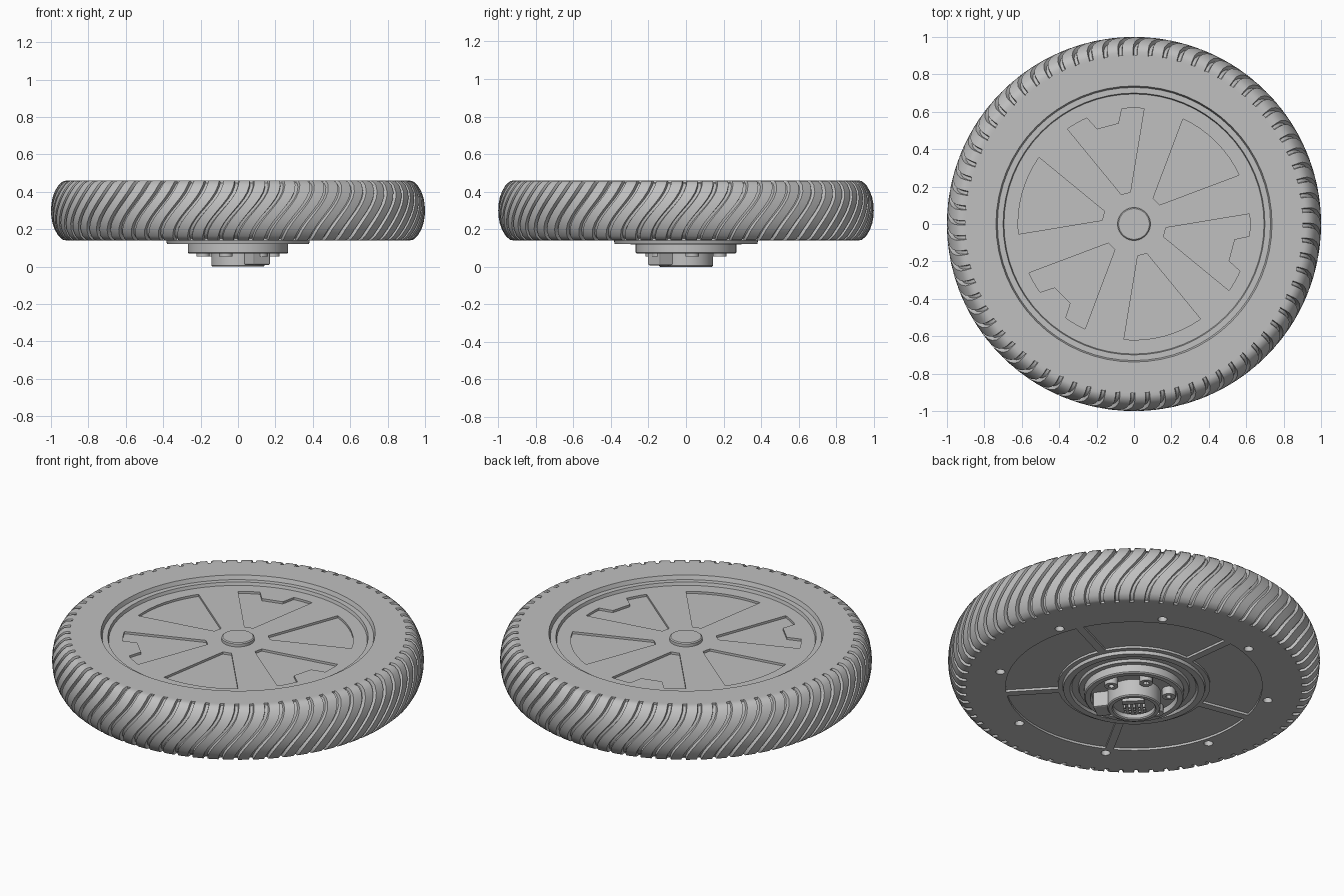
import bpy, bmesh
from math import sin, cos, pi, radians, asin

if "Cube" in bpy.data.objects:
    bpy.data.objects.remove(bpy.data.objects["Cube"])

grey = bpy.data.materials.new("plain_grey")
grey.use_nodes = True
grey.diffuse_color = (0.53, 0.53, 0.53, 1)
grey.node_tree.nodes["Principled BSDF"].inputs["Base Color"].default_value = grey.diffuse_color


def finish(name, bm):
    bmesh.ops.recalc_face_normals(bm, faces=bm.faces)
    mesh = bpy.data.meshes.new(name)
    bm.to_mesh(mesh)
    bm.free()
    mesh.materials.append(grey)
    ob = bpy.data.objects.new(name, mesh)
    bpy.context.collection.objects.link(ob)
    return ob


def activate(ob):
    bpy.ops.object.select_all(action='DESELECT')
    ob.select_set(True)
    bpy.context.view_layer.objects.active = ob


def smooth(ob):
    activate(ob)
    bpy.ops.object.shade_smooth_by_angle(angle=radians(30))
    return ob


def revolve(name, profile, steps=64):
    """Turn a (radius, height) profile around the z axis."""
    bm = bmesh.new()
    vs = [bm.verts.new((r, 0, z)) for r, z in profile]
    es = [bm.edges.new(pair) for pair in zip(vs, vs[1:])]
    bmesh.ops.spin(bm, geom=vs + es, cent=(0, 0, 0), axis=(0, 0, 1),
                   angle=2 * pi, steps=steps, use_duplicate=False)
    bmesh.ops.remove_doubles(bm, verts=bm.verts, dist=1e-4)
    return finish(name, bm)


def add_prism(bm, outline, z0, z1, turn=0):
    """Extrude a flat outline from z0 to z1, turned about the z axis."""
    c, s = cos(turn), sin(turn)
    face = bm.faces.new([bm.verts.new((x * c - y * s, x * s + y * c, z0)) for x, y in outline])
    top = bmesh.ops.extrude_face_region(bm, geom=[face])["geom"]
    bmesh.ops.translate(bm, vec=(0, 0, z1 - z0),
                        verts=[v for v in top if isinstance(v, bmesh.types.BMVert)])


def arc(r, a0, a1, n=8, cx=0.0):
    return [(cx + r * cos(a0 + (a1 - a0) * i / n), r * sin(a0 + (a1 - a0) * i / n))
            for i in range(n + 1)]


def circle(r, cx=0.0, n=20):
    return arc(r, 0, 2 * pi, n, cx)[:-1]


def box(hx, hy, cx=0.0, cy=0.0):
    return [(cx - hx, cy - hy), (cx + hx, cy - hy), (cx + hx, cy + hy), (cx - hx, cy + hy)]


def cut(target, cutter):
    cutter.hide_render = True
    mod = target.modifiers.new("cut", 'BOOLEAN')
    mod.operation = 'DIFFERENCE'
    mod.solver = 'EXACT'
    mod.object = cutter
    activate(target)
    bpy.ops.object.modifier_apply(modifier=mod.name)
    bpy.data.objects.remove(cutter)


# Tyre: a rounded band with slanted S-shaped grooves
MID = 0.30
half = [(0.90, 0.16), (0.918, 0.16), (0.937, 0.156), (0.96, 0.136), (0.98, 0.102),
        (0.992, 0.068), (0.998, 0.034), (1.0, 0.0)]
rings = half + [(r, -h) for r, h in reversed(half[:-1])]
TREADS = 72
tread = [(0.0, 0), (0.36, 0), (0.70, 0), (0.75, 1), (0.95, 1)]
bm = bmesh.new()
grid = []
for i, (r, h) in enumerate(rings):
    t = h / 0.32 + 0.5
    lean = 0.18 * (3 * t * t - 2 * t ** 3)
    grooved = 1 < i < len(rings) - 2 or i in (1, len(rings) - 2)
    row = []
    for k in range(TREADS):
        for offset, deep in tread:
            a = (k + offset) * 2 * pi / TREADS + lean
            d = 0.07 * deep * grooved
            rr = r - (r - 0.70) * d
            row.append(bm.verts.new((rr * cos(a), rr * sin(a), MID + h * (1 - d))))
    grid.append(row)
for low, high in zip(grid, grid[1:]):
    for j in range(len(low)):
        n = (j + 1) % len(low)
        bm.faces.new((low[j], low[n], high[n], high[j]))
smooth(finish("tyre", bm))

# Wheel disc: dished front with a centre cap, flat back
disc = revolve("wheel_disc", [(0, 0.44), (0.082, 0.44), (0.088, 0.435), (0.088, 0.418),
                              (0.695, 0.418), (0.70, 0.436), (0.73, 0.436), (0.738, 0.46),
                              (0.905, 0.46), (0.905, 0.14), (0, 0.14)])

# Shallow windows between the front spokes, every other one notched
bm = bmesh.new()
for k in range(6):
    w = radians(20)
    if k % 2:
        n = radians(9)
        rim = arc(0.62, -w, -n, 4) + [(0.54, -0.06), (0.54, 0.06)] + arc(0.62, n, w, 4)
    else:
        rim = arc(0.62, -w, w)
    add_prism(bm, [(0.17, 0.025), (0.17, -0.025)] + rim, 0.405, 0.45, radians(45 + 60 * k))
cut(disc, finish("window_cutter", bm))

# Five shallow panels and eight screw holes on the back
bm = bmesh.new()
for k in range(5):
    span = radians(36)
    a_in, a_out = span - asin(0.022 / 0.41), span - asin(0.022 / 0.69)
    add_prism(bm, arc(0.41, a_in, -a_in) + arc(0.69, -a_out, a_out, 14),
              0.12, 0.153, radians(61 + 72 * k))
for k in range(8):
    add_prism(bm, circle(0.025, 0.735, 16), 0.12, 0.19, radians(17 + 45 * k))
cut(disc, finish("back_cutter", bm))
smooth(disc)

# Stepped hub with an open cup underneath
smooth(revolve("hub", [(0.385, 0.145), (0.38, 0.122), (0.345, 0.122), (0.335, 0.135),
                       (0.30, 0.135), (0.295, 0.12), (0.268, 0.12), (0.268, 0.076),
                       (0.262, 0.07), (0.235, 0.07), (0.23, 0.10), (0, 0.10)]))

# Screw bosses inside the cup
bm = bmesh.new()
for k in range(6):
    add_prism(bm, circle(0.036, 0.19), 0.055, 0.105, radians(10 + 60 * k))
bosses = finish("hub_bosses", bm)
bm = bmesh.new()
for k in range(6):
    add_prism(bm, circle(0.016, 0.19, 12), 0.04, 0.075, radians(10 + 60 * k))
cut(bosses, finish("boss_cutter", bm))
smooth(bosses)

# Connector socket, its side outlet and the pins inside
smooth(revolve("connector_socket", [(0.143, 0.105), (0.143, 0.006), (0.137, 0), (0.118, 0),
                                    (0.113, 0.006), (0.113, 0.03), (0, 0.03)], 48))
bm = bmesh.new()
add_prism(bm, box(0.045, 0.055, 0.17), 0.008, 0.10, radians(-53))
outlet = finish("cable_outlet", bm)
bevel = outlet.modifiers.new("soft_edges", 'BEVEL')
bevel.width = 0.008
bevel.segments = 2

bm = bmesh.new()
for row in range(3):
    for col in range(5):
        add_prism(bm, box(0.006, 0.006, (col - 2) * 0.026, 0.012 + row * 0.026),
                  0.012, 0.032, radians(135))
add_prism(bm, box(0.06, 0.018, 0, -0.045), 0.012, 0.032, radians(135))
finish("connector_pins", bm)
